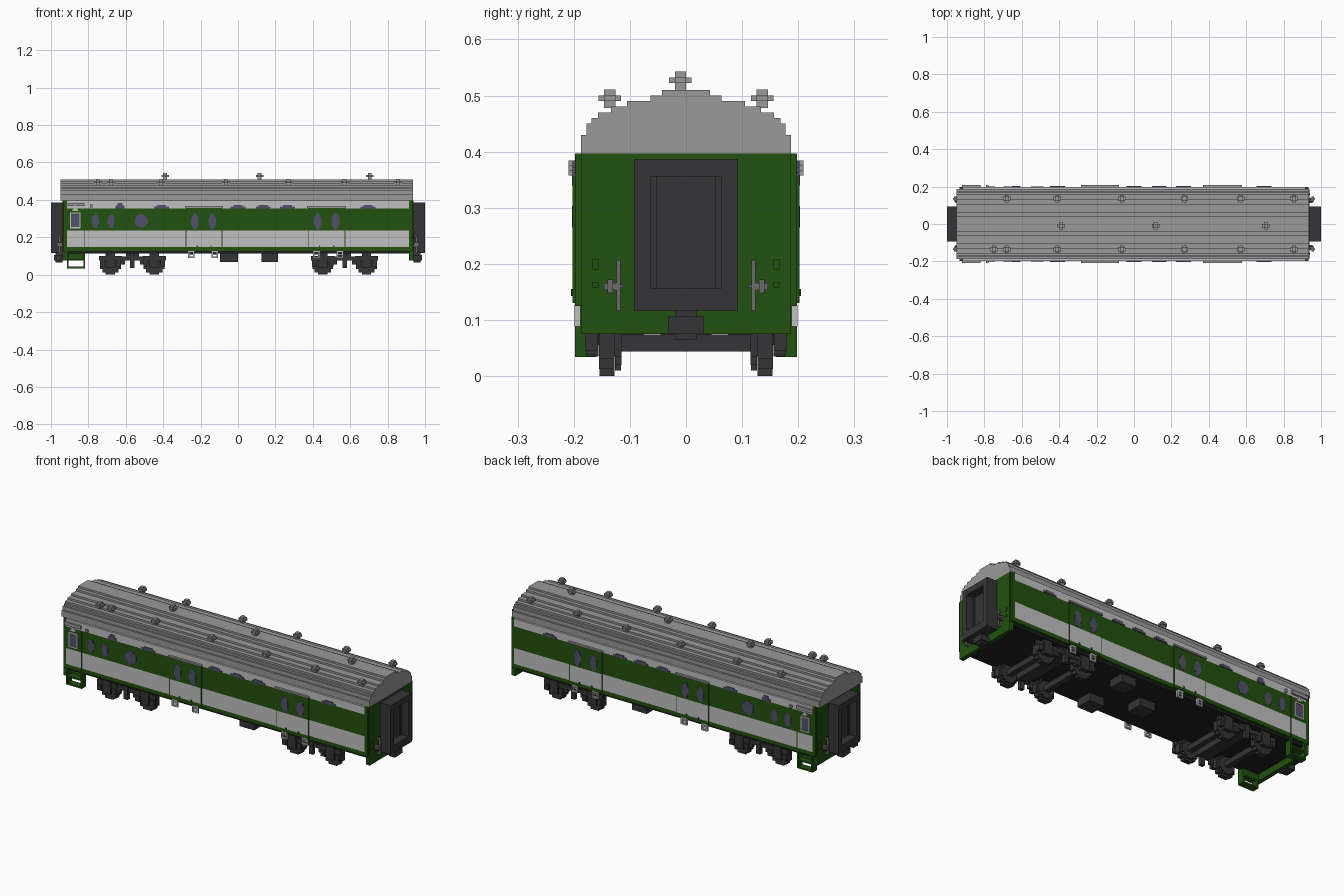
import bpy, bmesh
from mathutils import Matrix, Vector

cube = bpy.data.objects.get("Cube")
if cube:
    bpy.data.objects.remove(cube, do_unlink=True)


def material(name, rgb):
    m = bpy.data.materials.new(name)
    m.use_nodes = True
    m.diffuse_color = (*rgb, 1)
    bsdf = m.node_tree.nodes["Principled BSDF"]
    bsdf.inputs["Base Color"].default_value = (*rgb, 1)
    bsdf.inputs["Roughness"].default_value = 0.8
    return m


GREEN = material("dark green", (0.016, 0.082, 0.005))
PALE = material("pale grey", (0.53, 0.53, 0.53))
ROOF = material("roof grey", (0.32, 0.32, 0.32))
BLACK = material("charcoal", (0.036, 0.036, 0.038))
FLOOR = material("floor black", (0.015, 0.015, 0.015))
GLASS = material("violet grey glass", (0.085, 0.08, 0.15))
METAL = material("metal grey", (0.15, 0.15, 0.16))


def part(name, boxes, mat, flip=""):
    """Object from (x0, x1, y0, y1, z0, z1) boxes, also mirrored on each axis in flip."""
    boxes = list(boxes)
    for axis in flip:
        i = "xy".index(axis) * 2
        boxes += [b[:i] + (-b[i + 1], -b[i]) + b[i + 2:] for b in boxes]
    bm = bmesh.new()
    for x0, x1, y0, y1, z0, z1 in boxes:
        mid = Vector((x0 + x1, y0 + y1, z0 + z1)) / 2
        size = Matrix.Diagonal((x1 - x0, y1 - y0, z1 - z0, 1))
        bmesh.ops.create_cube(bm, size=1, matrix=Matrix.Translation(mid) @ size)
    me = bpy.data.meshes.new(name)
    bm.to_mesh(me)
    bm.free()
    me.materials.append(mat)
    ob = bpy.data.objects.new(name, me)
    bpy.context.collection.objects.link(ob)
    return ob


def stepped(x, z, rx, rz, y0, y1):
    """Round outline in the xz plane as three stacked blocks."""
    return [(x - rx * a, x + rx * a, y0 + e, y1 - e, z - rz * b, z + rz * b)
            for a, b, e in ((1, .45, 0), (.78, .78, .0003), (.45, 1, .0006))]


def frame(x0, x1, y0, y1, z0, z1, t):
    """Rectangular ring facing the side."""
    return [(x0, x0 + t, y0, y1, z0, z1), (x1 - t, x1, y0, y1, z0, z1),
            (x0 + t, x1 - t, y0, y1, z0, z0 + t), (x0 + t, x1 - t, y0, y1, z1 - t, z1)]


# Body shell, end walls and floor
part("body_core", [(-.92, .92, -.187, .187, .125, .397)], GREEN)
part("end_wall", [(.915, .938, -.187, .187, .075, .397),
                  (.915, .932, .187, .198, .125, .397),
                  (.915, .932, -.198, -.187, .125, .397)], GREEN, "x")
part("floor", [(-.915, .915, -.185, .185, .112, .125)], FLOOR)

# Side bands from bottom to top
S = (.187, .198)
part("side_green", [(-.915, .915, *S, .125, .147), (-.915, .915, *S, .235, .355)], GREEN, "y")
part("side_stripe", [(-.915, .915, *S, .147, .235), (-.915, .915, *S, .355, .397)], PALE, "y")

# Stepped roof from half width and height pairs
steps = [(.187, .43), (.177, .45), (.168, .46), (.157, .47),
         (.134, .48), (.105, .49), (.063, .50), (.043, .51)]
layers, low = [], .397
for half, top in steps:
    layers.append((-.95, .936, -half, half, low, top))
    low = top
part("roof", layers, ROOF)


# Roof ventilators
def vent(x, y, z):
    return [(x - .01, x + .01, y - .01, y + .01, z, z + .033),
            (x - .02, x + .02, y - .01, y + .01, z + .012, z + .022),
            (x - .01, x + .01, y - .02, y + .02, z + .012, z + .022)]


side_x = (-.68, -.41, -.065, .27, .57, .855)
spots = [(x, -.01, .51) for x in (-.39, .115, .705)]
spots += [(x, y, .478) for x in side_x for y in (-.136, .136)] + [(-.75, -.136, .478)]
part("roof_vents", [b for s in spots for b in vent(*s)], ROOF)

# Sliding doors with seams, top rails and footholds
doors = ((-.278, -.085), (.375, .572))
door_green, door_pale, seams, rails = [], [], [], []
for a, b in doors:
    door_green += [(a, b, .198, .201, .13, .147), (a, b, .198, .201, .235, .362)]
    door_pale.append((a, b, .198, .201, .147, .235))
    rails.append((a - .006, b + .006, .198, .209, .357, .366))
    for x in (a, b):
        seams.append((x - .002, x + .002, .198, .202, .13, .36))
    for x in (a + .06, b - .06):
        seams.append((x - .003, x + .003, .201, .205, .143, .155))
part("door_green", door_green, GREEN, "y")
part("door_stripe", door_pale, PALE, "y")
part("door_seams", seams + [(-.822, -.818, .198, .2, .13, .355)], GREEN, "y")
part("door_rails", rails + [(-.92, -.82, .198, .209, .366, .384),
                            (-.79, -.778, .198, .209, .358, .375)], ROOF, "y")

footholds = []
for x in (-.25, -.125, .42, .545):
    footholds += frame(x - .018, x + .018, .188, .199, .088, .127, .008)
    footholds.append((x - .01, x + .01, .189, .197, .106, .112))
part("door_footholds", footholds, PALE, "y")

# Windows and the small lights under the eaves
panes = []
for x in (-.762, -.678):
    panes += stepped(x, .286, .019, .036, .197, .2)
panes += stepped(-.518, .288, .034, .036, .197, .2)
for x in (-.23, -.137, .426, .522):
    panes += stepped(x, .284, .02, .042, .2, .203)
for x in (-.41, 0, .135, .265, .695):
    panes += [(x - .04, x + .04, .197, .202, .355, .364), (x - .025, x + .025, .197, .202, .364, .372)]
panes += [(-.655, -.607, .197, .202, .355, .37), (-.645, -.617, .197, .202, .37, .384)]
panes.append((-.892, -.848, .197, .2, .255, .325))
part("windows", panes, GLASS, "y")
part("cab_window_frame", frame(-.898, -.842, .198, .202, .248, .332, .006)
     + [(-.885, -.855, .198, .203, .34, .352), (-.876, -.864, .198, .203, .352, .375)], PALE, "y")

# Boarding steps below the end door
ladder = []
for x in (-.915, -.827):
    ladder.append((x, x + .009, .16, .198, .034, .125))
for z in (.034, .076):
    ladder.append((-.906, -.827, .16, .198, z, z + .009))
ladder.append((-.906, -.827, .16, .166, .076, .125))
part("boarding_steps", ladder, GREEN, "y")

# Gangway frames with recessed inner door, couplers
part("gangway", [(.938, 1, .063, .093, .117, .387), (.938, 1, -.093, -.063, .117, .387),
                 (.938, 1, -.063, .063, .117, .157), (.938, 1, -.063, .063, .355, .387),
                 (.938, .955, -.063, .063, .157, .355),
                 (.955, .96, -.063, -.052, .157, .355), (.955, .96, .052, .063, .157, .355)], BLACK, "x")
part("coupler", [(.92, .985, -.031, .031, .075, .106),
                 (.938, .975, -.02, .02, .065, .117)], BLACK, "x")

# End handrails, brake wheels and small plates
part("end_handrails", [(.948, .96, .117, .124, .117, .207), (.936, .948, .117, .124, .117, .125),
                       (.936, .948, .117, .124, .199, .207)], METAL, "xy")
part("brake_valves", [(.938, .968, .13, .14, .148, .172), (.95, .962, .124, .146, .153, .166),
                      (.938, .955, .112, .13, .157, .163)], METAL, "xy")
part("end_plates", [(.936, .941, .156, .167, .19, .209),
                    (.936, .941, .156, .167, .158, .168)], GREEN, "xy")

# Bogies: wheels, axles, side frames and springs
wheels, frames, springs = [], [], []
for c in (-.565, .57):
    for x in (c - .117, c + .117):
        wheels += stepped(x, .056, .056, .056, .127, .155)
        wheels += stepped(x, .056, .046, .046, .115, .127)
        frames += [(x - .015, x + .015, -.135, .135, .044, .074),
                   (x - .062, x + .062, .156, .172, .075, .1),
                   (x - .025, x + .025, .156, .178, .038, .112)]
        for s in (-.045, .045):
            springs.append((x + s - .012, x + s + .012, .158, .18, .045, .075))
    frames += [(c - .17, c + .17, .158, .17, .076, .098),
               (c - .035, c + .035, -.165, .165, .075, .113),
               (c - .012, c + .012, .156, .176, .035, .113)]
    for s in (-.05, .05):
        springs.append((c + s - .01, c + s + .01, .15, .168, .055, .08))
part("wheels", wheels, BLACK, "y")
part("bogie_frames", frames, BLACK, "y")
part("bogie_springs", springs, BLACK, "y")

# Underfloor equipment boxes
part("equipment_boxes", [(-.095, 0, -.045, .045, .068, .113), (.125, .215, .075, .165, .068, .113),
                         (.125, .215, -.165, -.075, .068, .113)], BLACK)
